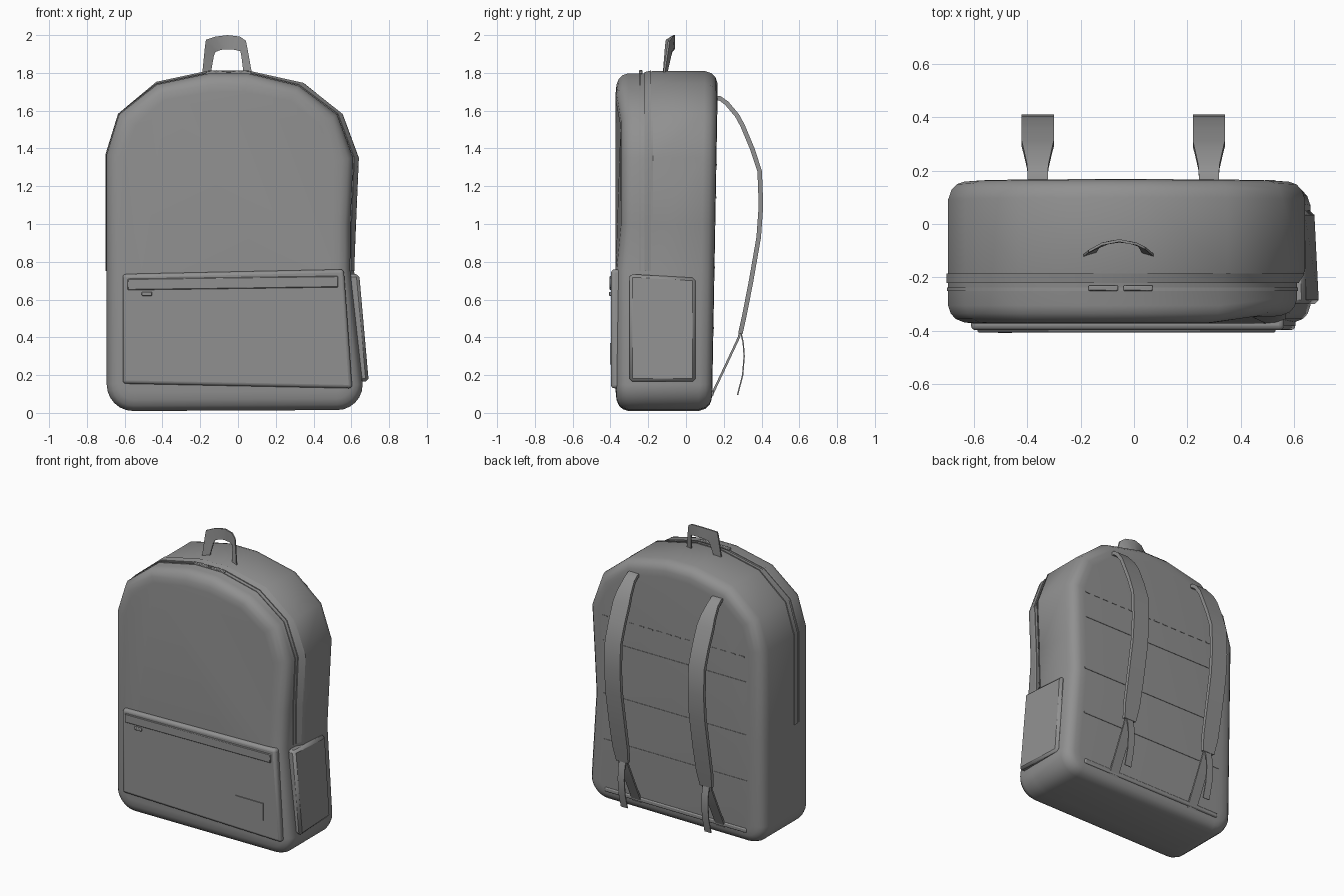
import bpy, bmesh, math
from mathutils import Vector

if "Cube" in bpy.data.objects:
    bpy.data.objects.remove(bpy.data.objects["Cube"])

# Dark grey fabric
fabric = bpy.data.materials.new("dark_fabric")
fabric.diffuse_color = (0.28, 0.28, 0.28, 1)
fabric.use_nodes = True
fabric.node_tree.nodes["Principled BSDF"].inputs["Base Color"].default_value = fabric.diffuse_color


def loft(name, loops, bevel=0.0, segments=2):
    """Skin a list of equal-length 3D loops and cap both ends."""
    bm = bmesh.new()
    rings = [[bm.verts.new(p) for p in loop] for loop in loops]
    n = len(rings[0])
    for a, b in zip(rings, rings[1:]):
        for i in range(n):
            j = (i + 1) % n
            bm.faces.new((a[i], a[j], b[j], b[i]))
    bm.faces.new(rings[0])
    bm.faces.new(rings[-1])
    bmesh.ops.recalc_face_normals(bm, faces=bm.faces)
    mesh = bpy.data.meshes.new(name)
    bm.to_mesh(mesh)
    bm.free()
    mesh.materials.append(fabric)
    obj = bpy.data.objects.new(name, mesh)
    bpy.context.collection.objects.link(obj)
    if bevel:
        mod = obj.modifiers.new("Bevel", "BEVEL")
        mod.width, mod.segments, mod.limit_method = bevel, segments, "ANGLE"
    bpy.ops.object.select_all(action="DESELECT")
    obj.select_set(True)
    bpy.context.view_layer.objects.active = obj
    bpy.ops.object.shade_smooth_by_angle(angle=math.radians(35))
    return obj


def tilt(y, z):
    """The back panel leans slightly: further back at the top."""
    return y + 0.018 * (z - 1) if y > 0.07 else y


def slab(name, quad, y0, y1, bevel=0.0, segments=2):
    """Flat panel: outline in x,z extruded from y0 to y1."""
    return loft(name, [[(x, tilt(y, z), z) for x, z in quad] for y in (y0, y1)], bevel, segments)


def rect(x0, x1, z0, z1):
    return [(x0, z0), (x1, z0), (x1, z1), (x0, z1)]


def inset(pts, d):
    """Mitred inward offset of a counter-clockwise outline."""
    out = []
    for i, p in enumerate(pts):
        p, a, b = Vector(p), Vector(pts[i - 1]), Vector(pts[(i + 1) % len(pts)])
        e1, e2 = (p - a).normalized(), (b - p).normalized()
        m = Vector((-e1.y - e2.y, e1.x + e2.x))
        out.append(p + m * (2 * d / m.length_squared))
    return out


def arc(cx, cz, r, start, steps=6):
    return [(cx + r * math.cos(math.radians(start + 90 * i / steps)),
             cz + r * math.sin(math.radians(start + 90 * i / steps))) for i in range(steps + 1)]


def ring(y, d, pts):
    """Outline at depth y; the front is narrower and dented on its upper right, lower at the top."""
    front = min(1, max(0, (-0.175 - y) / 0.04))
    loop = []
    for x, z in inset(pts, d):
        yy = tilt(y, z)
        if x > 0.3:
            x -= 0.03 * front * min(1, max(0, (z - 0.4) / 0.5))
            if y < -0.3 and 0.9 < z < 1.6:
                yy += 0.025
        if z > 1.7:
            z -= 0.012 * front
        loop.append((x, yy, z))
    return loop


# Body: rounded bottom corners, faceted arched top
upper = [(0.615, 0.75), (0.625, 1.0), (0.64, 1.35), (0.555, 1.58), (0.35, 1.745), (0.05, 1.81),
         (-0.15, 1.81), (-0.43, 1.75), (-0.63, 1.58), (-0.695, 1.37), (-0.695, 0.75)]
outline = arc(0.525, 0.15, 0.135, -90) + upper + arc(-0.555, 0.15, 0.14, 180)
loft("body", [ring(y, d, outline) for y, d in
              [(-0.372, 0.1), (-0.368, 0.06), (-0.355, 0.028), (-0.335, 0.01), (-0.305, 0.0),
               (-0.215, 0.0), (-0.175, 0.0), (0.085, 0.0), (0.12, 0.012), (0.142, 0.032),
               (0.152, 0.06), (0.155, 0.1)]])


def arch_band(name, y0, y1, raised):
    """Strip following the upper outline of the body."""
    sections = [ring(y, d, outline)[7:7 + len(upper)] for y, d in
                [(y0, 0.02), (y0, -raised), (y1, -raised), (y1, 0.02)]]
    loft(name, [list(s) for s in zip(*sections)])


# Main zip and front-face piping over the arch
arch_band("main_zip", -0.22, -0.185, 0.006)
arch_band("zip_piping", -0.25, -0.238, 0.004)

# Main zip sliders and pulls
for name, x0, x1 in [("left", -0.17, -0.06), ("right", -0.04, 0.07)]:
    xm = (x0 + x1) / 2
    loft(f"main_zip_pull_{name}",
         [[(x, -0.25, z), (x, -0.23, z), (x, -0.23, z + 0.014), (x, -0.25, z + 0.014)]
          for x, z in [(x0, 1.795), (xm, 1.8), (x1, 1.795)]], 0.004)

# Front pocket with zip, pull and blank patch
slab("front_pocket", [(-0.61, 0.155), (0.605, 0.13), (0.56, 0.76), (-0.61, 0.735)],
     -0.34, -0.397, 0.018, 3)
slab("front_pocket_zip", [(-0.585, 0.65), (0.53, 0.665), (0.53, 0.725), (-0.585, 0.71)],
     -0.39, -0.405, 0.004, 1)
slab("front_pocket_pull", rect(-0.51, -0.455, 0.62, 0.64), -0.39, -0.408, 0.004)
slab("front_pocket_patch", rect(0.26, 0.475, 0.255, 0.37), -0.39, -0.403)

# Side pocket on the right only, flaring out towards its base
pocket = [(0.693, -0.3, 0.165), (0.675, 0.05, 0.165), (0.638, 0.05, 0.715), (0.642, -0.3, 0.735)]
loft("side_pocket", [[(0.58, y, z) for x, y, z in pocket], pocket], 0.016, 1)

# Back seams, dotted stitching and lower piping
for i, z in enumerate([1.14, 0.77, 0.45]):
    slab(f"back_seam_{i + 1}", rect(-0.57, 0.53, z - 0.005, z + 0.005), 0.145, 0.158)
for i in range(16):
    x = -0.56 + i * 0.07
    slab(f"back_stitch_{i + 1}", rect(x, x + 0.04, 1.31, 1.318), 0.145, 0.158)
slab("back_lower_piping", rect(-0.56, 0.52, 0.09, 0.12), 0.13, 0.163, 0.007)


def ribbon(name, x, path, thick):
    """Strap along a side-view path of (y, z, width)."""
    loops = []
    for i, (y, z, w) in enumerate(path):
        a, b = path[max(i - 1, 0)], path[min(i + 1, len(path) - 1)]
        t = Vector((b[0] - a[0], b[1] - a[1])).normalized() * thick / 2
        loops.append([(x + sx * w / 2, y - s * t.y, z + s * t.x)
                      for sx, s in [(-1, -1), (1, -1), (1, 1), (-1, 1)]])
    loft(name, loops)


# Shoulder straps: padded upper, webbing and loose tail
for side, x in [("left", -0.36), ("right", 0.28)]:
    ribbon(f"shoulder_strap_{side}", x,
           [(0.13, 1.665, 0.075), (0.18, 1.665, 0.075), (0.215, 1.64, 0.08), (0.27, 1.575, 0.105),
            (0.3, 1.52, 0.12), (0.35, 1.4, 0.12), (0.39, 1.28, 0.12), (0.397, 1.1, 0.12),
            (0.385, 0.93, 0.12), (0.345, 0.7, 0.12), (0.31, 0.52, 0.115), (0.288, 0.42, 0.09)],
           0.024)
    ribbon(f"strap_webbing_{side}", x,
           [(0.292, 0.45, 0.07), (0.28, 0.4, 0.07), (0.21, 0.25, 0.07), (0.125, 0.07, 0.07)], 0.012)
    ribbon(f"strap_tail_{side}", x,
           [(0.29, 0.43, 0.05), (0.303, 0.37, 0.05), (0.308, 0.3, 0.05), (0.3, 0.2, 0.05),
            (0.273, 0.095, 0.05)], 0.007)

# Top handle: flat arched band, bowed back in the middle
outer = [(-0.19, 1.79), (-0.175, 1.94), (-0.17, 1.975), (-0.12, 1.992), (-0.055, 2.0),
         (0.01, 1.992), (0.042, 1.97), (0.05, 1.93), (0.075, 1.79)]
inner = [(-0.145, 1.79), (-0.128, 1.89), (-0.12, 1.91), (-0.09, 1.922), (-0.055, 1.925),
         (-0.015, 1.922), (0.012, 1.915), (0.018, 1.89), (0.03, 1.79)]


def lean(p, dy):
    bow = 0.05 * max(0, 1 - ((p[0] + 0.055) / 0.13) ** 2)
    return (p[0], -0.118 + 0.02 * (p[1] - 1.8) / 0.2 * 0.3 + bow * min(1, (p[1] - 1.7) / 0.2) + dy, p[1])


loft("top_handle", [[lean(a, -0.005), lean(b, -0.005), lean(b, 0.005), lean(a, 0.005)]
                    for a, b in zip(outer, inner)])
